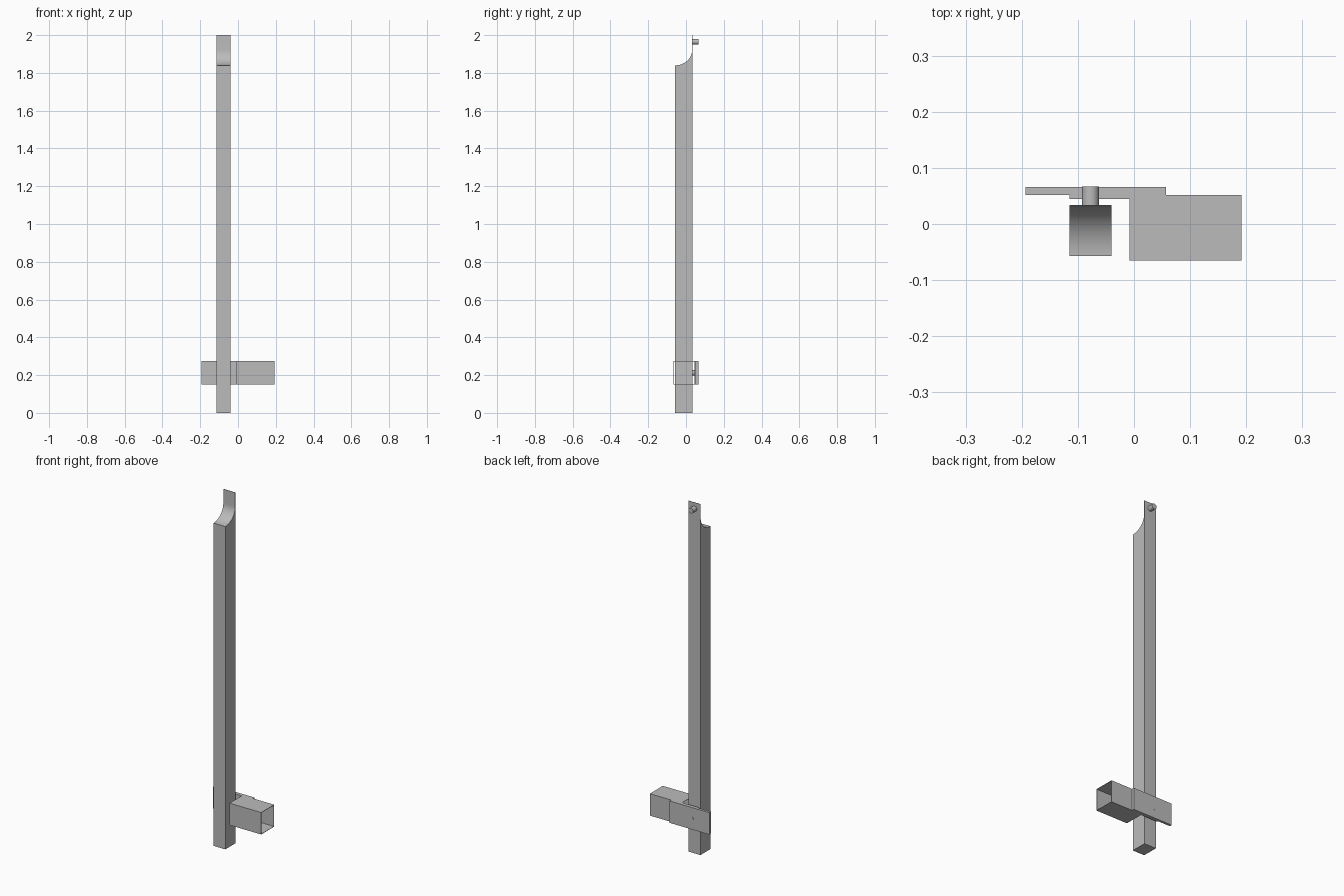
import bpy
import math
from mathutils import Matrix

cube = bpy.data.objects.get("Cube")
if cube:
    bpy.data.objects.remove(cube, do_unlink=True)

# One plain grey for everything
grey = bpy.data.materials.new("plain_grey")
grey.use_nodes = True
colour = (0.5, 0.5, 0.5, 1.0)
grey.diffuse_color = colour
grey.node_tree.nodes["Principled BSDF"].inputs["Base Color"].default_value = colour


def make(name, verts, faces):
    mesh = bpy.data.meshes.new(name)
    mesh.from_pydata(verts, [], faces)
    mesh.materials.append(grey)
    obj = bpy.data.objects.new(name, mesh)
    bpy.context.collection.objects.link(obj)
    return obj


def prism(name, points, depth, matrix, capped=True):
    """Extrude a counter-clockwise 2D outline along local z, then place it."""
    n = len(points)
    verts = [matrix @ Matrix.Translation((a, b, h)).translation
             for h in (0, depth) for a, b in points]
    faces = [(i, (i + 1) % n, n + (i + 1) % n, n + i) for i in range(n)]
    if capped:
        faces += [tuple(reversed(range(n))), tuple(range(n, 2 * n))]
    return make(name, verts, faces)


def smooth(obj):
    bpy.ops.object.select_all(action='DESELECT')
    obj.select_set(True)
    bpy.context.view_layer.objects.active = obj
    bpy.ops.object.shade_smooth_by_angle(angle=math.radians(30))


# Local x, y, z become world y, z, x
ALONG_X = Matrix(((0, 0, 1, 0), (1, 0, 0, 0), (0, 1, 0, 0), (0, 0, 0, 1)))

# Post with a concave scoop leaving a thin tab at the top
front, back, tab = -0.057, 0.034, 0.002
left, width = -0.115, 0.075
shoulder, rise = 1.84, 0.08
run = back - tab - front
outline = [(front, 0), (back, 0), (back, 2), (back - tab, 2)]
for i in range(17):
    a = math.pi / 2 * i / 16
    outline.append((front + run * math.cos(a), shoulder + rise * (1 - math.sin(a))))
post = prism("post", outline, width, Matrix.Translation((left, 0, 0)) @ ALONG_X)
smooth(post)

# Round pins on the back of the post
for name, height in (("upper_pin", 1.965), ("lower_pin", 0.212)):
    circle = [(0.015 * math.cos(math.tau * i / 24), 0.015 * math.sin(math.tau * i / 24))
              for i in range(24)]
    place = Matrix.Translation((left + width / 2, back, height)) @ Matrix.Rotation(-math.pi / 2, 4, 'X')
    smooth(prism(name, circle, 0.033, place))

# Stepped bracket plate behind the post
low, high = 0.15, 0.275
steps = [(-0.193, 0.052), (left, 0.052), (left, 0.045), (-0.008, 0.045),
         (-0.008, 0.052), (0.057, 0.052), (0.057, 0.066), (-0.193, 0.066)]
prism("bracket_plate", steps, high - low, Matrix.Translation((0, 0, low)))

# Open rectangular sleeve beside the post
rect = [(-0.065, low), (0.052, low), (0.052, high), (-0.065, high)]
sleeve = prism("sleeve", rect, 0.2, Matrix.Translation((-0.008, 0, 0)) @ ALONG_X, capped=False)
wall = sleeve.modifiers.new("wall", 'SOLIDIFY')
wall.thickness = 0.002
wall.offset = -1
wall.use_even_offset = True
